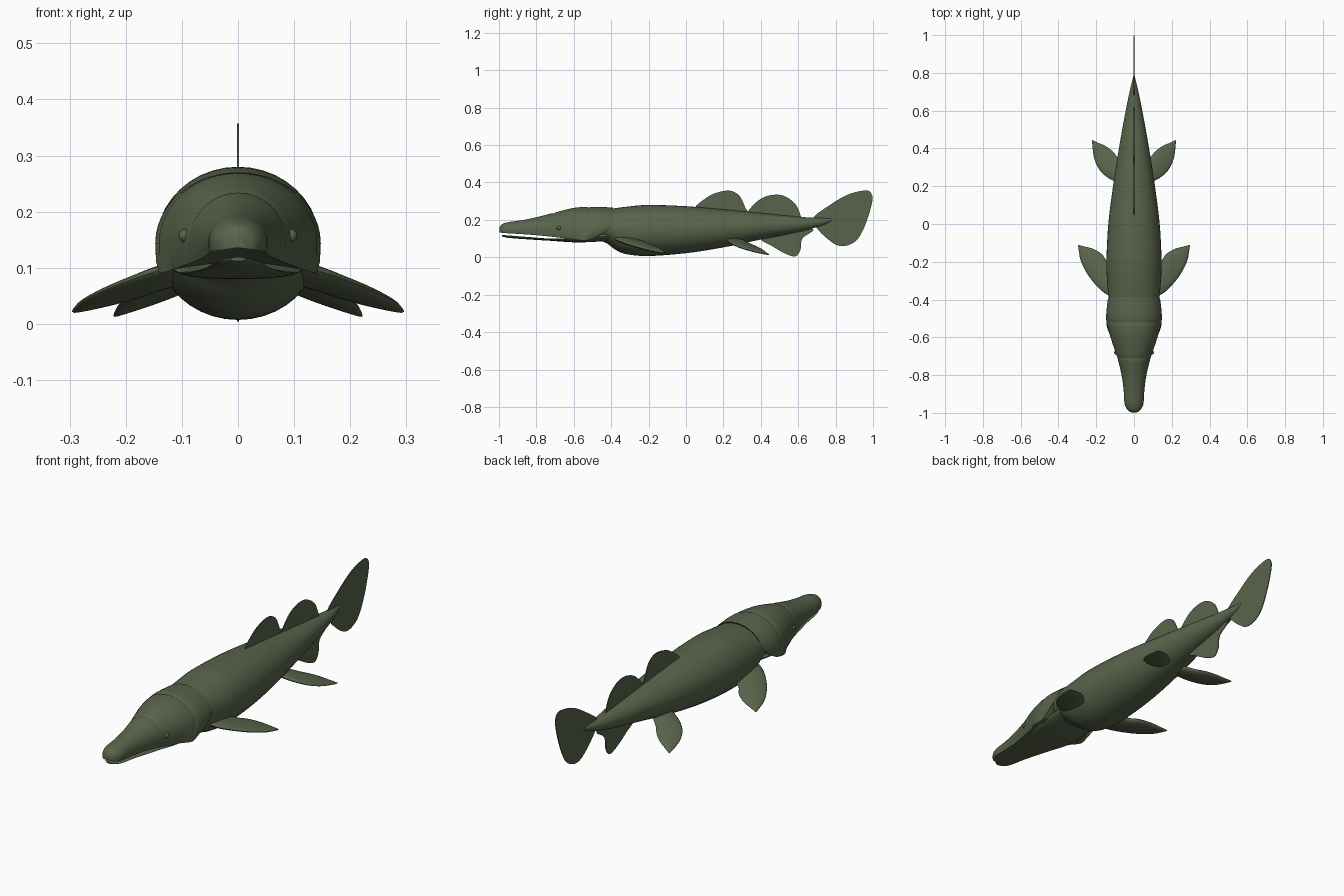
import bpy, bmesh, math
from mathutils import Vector

cube = bpy.data.objects.get("Cube")
if cube:
    bpy.data.objects.remove(cube, do_unlink=True)

# One flat colour for the whole animal
OLIVE = (0.098, 0.127, 0.07, 1)
skin = bpy.data.materials.new("olive_skin")
skin.use_nodes = True
skin.diffuse_color = OLIVE
bsdf = skin.node_tree.nodes["Principled BSDF"]
bsdf.inputs["Base Color"].default_value = OLIVE
bsdf.inputs["Roughness"].default_value = 0.7


def spline(points, steps, closed=False):
    """Smooth curve through the points, in any dimension."""
    pts = [Vector(p) for p in points]
    count = len(pts)

    def at(i):
        return pts[i % count] if closed else pts[max(0, min(i, count - 1))]

    out = []
    for i in range(count if closed else count - 1):
        a, b, c, d = (at(i + k) for k in (-1, 0, 1, 2))
        for s in range(steps):
            t = s / steps
            out.append(b + (c - a) * (t / 2)
                       + (a * 2 - b * 5 + c * 4 - d) * (t * t / 2)
                       + (b * 3 - a - c * 3 + d) * (t ** 3 / 2))
    if not closed:
        out.append(pts[-1])
    return out


def finish(name, bm, angle=40, mirror=False):
    bmesh.ops.recalc_face_normals(bm, faces=bm.faces)
    mesh = bpy.data.meshes.new(name)
    bm.to_mesh(mesh)
    bm.free()
    mesh.materials.append(skin)
    obj = bpy.data.objects.new(name, mesh)
    bpy.context.collection.objects.link(obj)
    if mirror:
        obj.modifiers.new("Mirror", "MIRROR")
    bpy.ops.object.select_all(action="DESELECT")
    obj.select_set(True)
    bpy.context.view_layer.objects.active = obj
    bpy.ops.object.shade_smooth_by_angle(angle=math.radians(angle))
    return obj


def loft(name, rings, angle=40, mirror=False):
    """Skin a row of equal closed rings and cap both ends."""
    bm = bmesh.new()
    rows = [[bm.verts.new(p) for p in ring] for ring in rings]
    n = len(rows[0])
    for r, q in zip(rows, rows[1:]):
        for i in range(n):
            j = (i + 1) % n
            bm.faces.new((r[i], r[j], q[j], q[i]))
    bm.faces.new(rows[0])
    bm.faces.new(rows[-1])
    return finish(name, bm, angle, mirror)


def oval(y, w, top, bottom, n=40):
    mid, half = (top + bottom) / 2, (top - bottom) / 2
    turns = [2 * math.pi * i / n for i in range(n)]
    return [(w * math.cos(a), y, mid + half * math.sin(a)) for a in turns]


# Body: stations of y, half width, top and bottom
BODY = [(-.5, .115, .24, .095), (-.43, .128, .255, .078), (-.38, .135, .262, .042),
        (-.32, .141, .27, .017), (-.2, .146, .28, .007), (0, .136, .273, .022),
        (.2, .111, .256, .053), (.4, .08, .237, .095), (.6, .044, .217, .135),
        (.72, .019, .21, .168), (.78, .004, .207, .195)]
loft("body", [oval(*s) for s in spline(BODY, 6)])

# Head: domed shell with plate seams, an arched palate and a swept gill cover
HEAD = [(-.998, .012, .158, .134), (-.985, .034, .176, .131), (-.95, .05, .188, .128),
        (-.88, .055, .198, .124), (-.8, .066, .214, .118), (-.71, .088, .237, .109),
        (-.6, .124, .264, .096), (-.5, .146, .27, .09), (-.43, .145, .268, .09),
        (-.39, .14, .265, .095)]
SEAMS = (-.71, -.52)


def head_ring(y, w, top, bottom):
    dip = 1 - sum(.018 * math.exp(-((y - s) / .007) ** 2) for s in SEAMS)
    shoulder = bottom + (top - bottom) * .3
    ring = []
    for i in range(25):
        a = math.pi * i / 24
        ring.append((w * dip * math.cos(a), shoulder + (top * dip - shoulder) * math.sin(a)))
    ring += [(-w * .99, bottom + (shoulder - bottom) * .4), (-w * .95, bottom)]
    ring += [(w * k, bottom + .12 * w * (1 - k * k)) for k in (-.8, -.4, 0, .4, .8)]
    ring += [(w * .95, bottom), (w * .99, bottom + (shoulder - bottom) * .4)]
    sweep = max(0, (y + .6) / .21)
    return [(x, y - .12 * sweep * max(0, (.18 - z) / .09) ** 1.5, z) for x, z in ring]


loft("head", [head_ring(*s) for s in spline(HEAD, 12)])

# Lower jaw, slightly open below the snout
JAW = [(-.985, .014, .119, .112), (-.95, .038, .117, .104), (-.85, .05, .109, .096),
       (-.72, .074, .1, .088), (-.6, .106, .104, .08), (-.5, .12, .13, .082),
       (-.4, .112, .14, .09)]
loft("lower_jaw", [oval(*s, n=28) for s in spline(JAW, 5)])

# Eyes
bm = bmesh.new()
bmesh.ops.create_uvsphere(bm, u_segments=16, v_segments=10, radius=.012)
bmesh.ops.translate(bm, verts=bm.verts, vec=(.094, -.68, .157))
finish("eyes", bm, mirror=True)


# Paired fins: lens-shaped blades between a leading and a trailing edge
def paired_fin(name, lead, trail, root, slope, thick):
    rings = []
    edges = list(zip(spline(lead, 4), spline(trail, 4)))
    for i, (a, b) in enumerate(edges):
        taper = thick * (1 - i / (len(edges) - 1)) ** .6 + .001
        ring = []
        for k in range(20):
            turn = math.pi * k / 10
            p = a.lerp(b, (1 - math.cos(turn)) / 2)
            z = root[2] - slope[0] * (p.x - root[0]) - slope[1] * (p.y - root[1])
            ring.append((p.x, p.y, z + taper * math.sin(turn)))
        rings.append(ring)
    loft(name, rings, 60, mirror=True)


paired_fin("pectoral_fins",
           [(.1, -.39), (.15, -.37), (.2, -.325), (.245, -.268), (.28, -.2),
            (.291, -.15), (.296, -.115)],
           [(.08, -.24), (.14, -.2), (.165, -.165), (.19, -.145), (.22, -.13),
            (.26, -.12), (.294, -.11)],
           (.14, -.38, .096), (.2, .16), .019)
paired_fin("pelvic_fins",
           [(.05, .21), (.1, .225), (.145, .25), (.185, .29), (.21, .345),
            (.219, .4), (.222, .44)],
           [(.04, .31), (.08, .345), (.1, .37), (.125, .395), (.155, .415),
            (.19, .43), (.22, .445)],
           (.08, .23, .09), (.25, .19), .016)


# Upright fins: thin plates cut to a curved outline in the middle plane
def plate_fin(name, outline, half=.002):
    bm = bmesh.new()
    curve = spline(outline, 6, closed=True)
    sides = [[bm.verts.new((x, y, z)) for y, z in curve] for x in (-half, half)]
    for i in range(len(curve)):
        j = (i + 1) % len(curve)
        bm.faces.new((sides[0][i], sides[0][j], sides[1][j], sides[1][i]))
    for side in sides:
        bm.faces.new(side)
    finish(name, bm, 30)


plate_fin("front_dorsal_fin",
          [(.05, .255), (.11, .319), (.17, .347), (.235, .356), (.285, .33),
           (.315, .27), (.325, .225), (.19, .21)])
plate_fin("rear_dorsal_fin",
          [(.33, .22), (.375, .294), (.44, .329), (.515, .331), (.58, .29),
           (.61, .23), (.61, .19), (.47, .19)])
plate_fin("anal_fin",
          [(.4, .105), (.46, .06), (.53, .02), (.585, .005), (.612, .04),
           (.622, .1), (.68, .15), (.54, .16)])
plate_fin("tail_fin",
          [(.68, .21), (.77, .28), (.865, .335), (.955, .357), (.988, .345),
           (.996, .3), (.965, .19), (.92, .1), (.865, .064), (.81, .064),
           (.755, .1), (.7, .155)])
